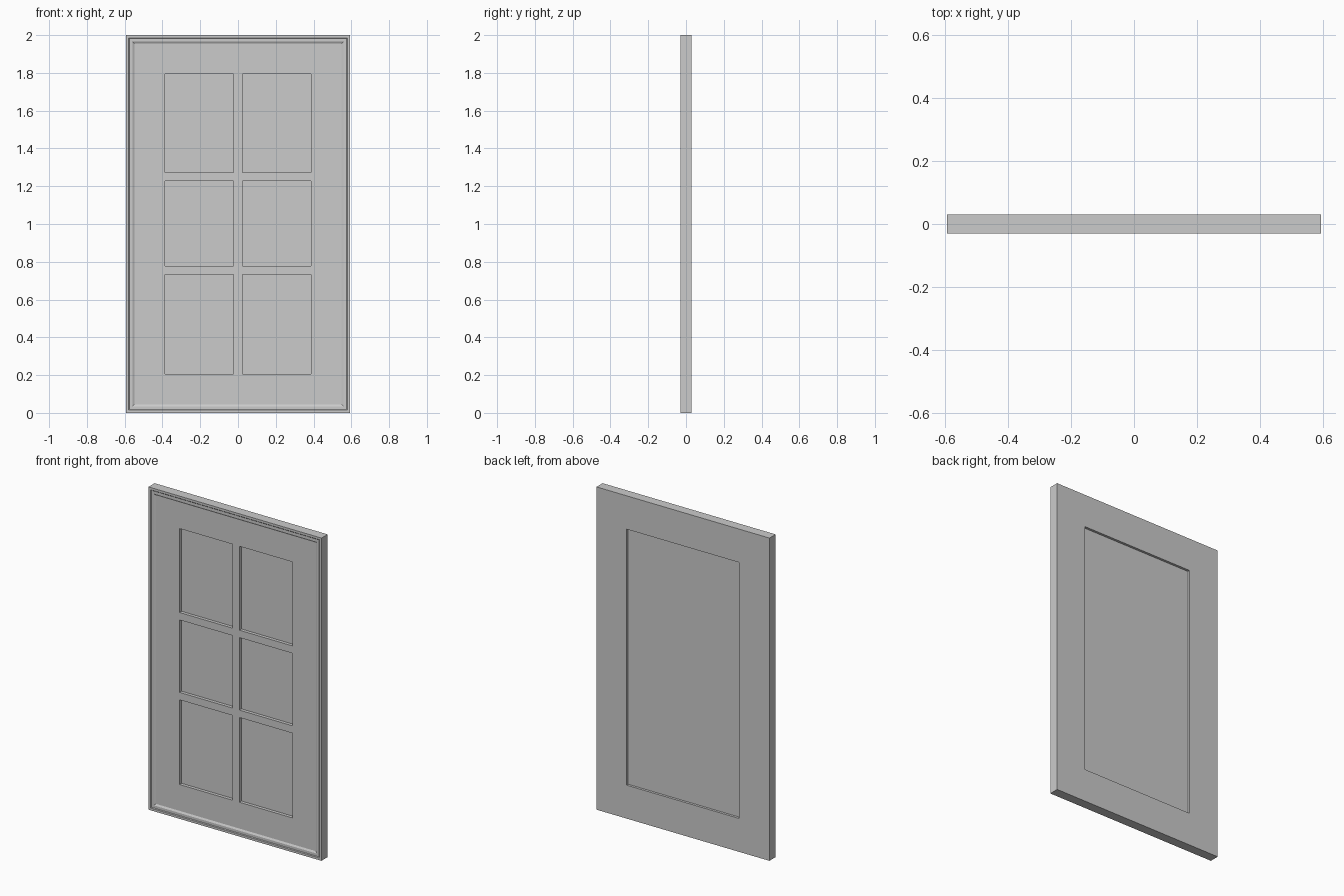
import bpy, bmesh

if "Cube" in bpy.data.objects:
    bpy.data.objects.remove(bpy.data.objects["Cube"])

HALF_W, HEIGHT = 0.593, 2.0


def finish(name, bm):
    bmesh.ops.recalc_face_normals(bm, faces=bm.faces)
    mesh = bpy.data.meshes.new(name)
    bm.to_mesh(mesh)
    bm.free()
    obj = bpy.data.objects.new(name, mesh)
    bpy.context.collection.objects.link(obj)
    return obj


def rect_sweep(name, profile):
    """Mitred frame: closed profile of (inset from outer edge, y)."""
    bm = bmesh.new()
    loops = []
    for d, y in profile:
        x, lo, hi = HALF_W - d, d, HEIGHT - d
        loops.append([bm.verts.new((px, y, pz)) for px, pz in
                      ((-x, lo), (x, lo), (x, hi), (-x, hi))])
    for i, a in enumerate(loops):
        b = loops[(i + 1) % len(loops)]
        for k in range(4):
            n = (k + 1) % 4
            bm.faces.new((a[k], a[n], b[n], b[k]))
    return finish(name, bm)


def box(name, x0, x1, y0, y1, z0, z1):
    bm = bmesh.new()
    bmesh.ops.create_cube(bm, size=1)
    for v in bm.verts:
        v.co = ((x0, x1)[v.co.x > 0], (y0, y1)[v.co.y > 0], (z0, z1)[v.co.z > 0])
    return finish(name, bm)


# Outer frame with stepped moulding around the front edge
OPENING = 0.207
FACE_Y = -0.02
rect_sweep("door_frame", [
    (0.0, 0.03), (0.0, -0.03), (0.014, -0.03), (0.018, -0.026),
    (0.034, -0.026), (0.044, FACE_Y), (OPENING, FACE_Y), (OPENING, 0.03)])

# Pane filling the opening
x = HALF_W - OPENING
box("pane", -x, x, 0.0, 0.015, OPENING, HEIGHT - OPENING)

# Glazing bars: one upright, and crossbars split either side of it
BAR = 0.023
box("upright_bar", -BAR, BAR, FACE_Y, 0.0, OPENING, HEIGHT - OPENING)
for row, z in (("lower", 0.755), ("upper", 1.25)):
    for side, x0, x1 in (("left", -x, -BAR), ("right", BAR, x)):
        box(f"{row}_crossbar_{side}", x0, x1, FACE_Y, 0.0, z - BAR, z + BAR)
